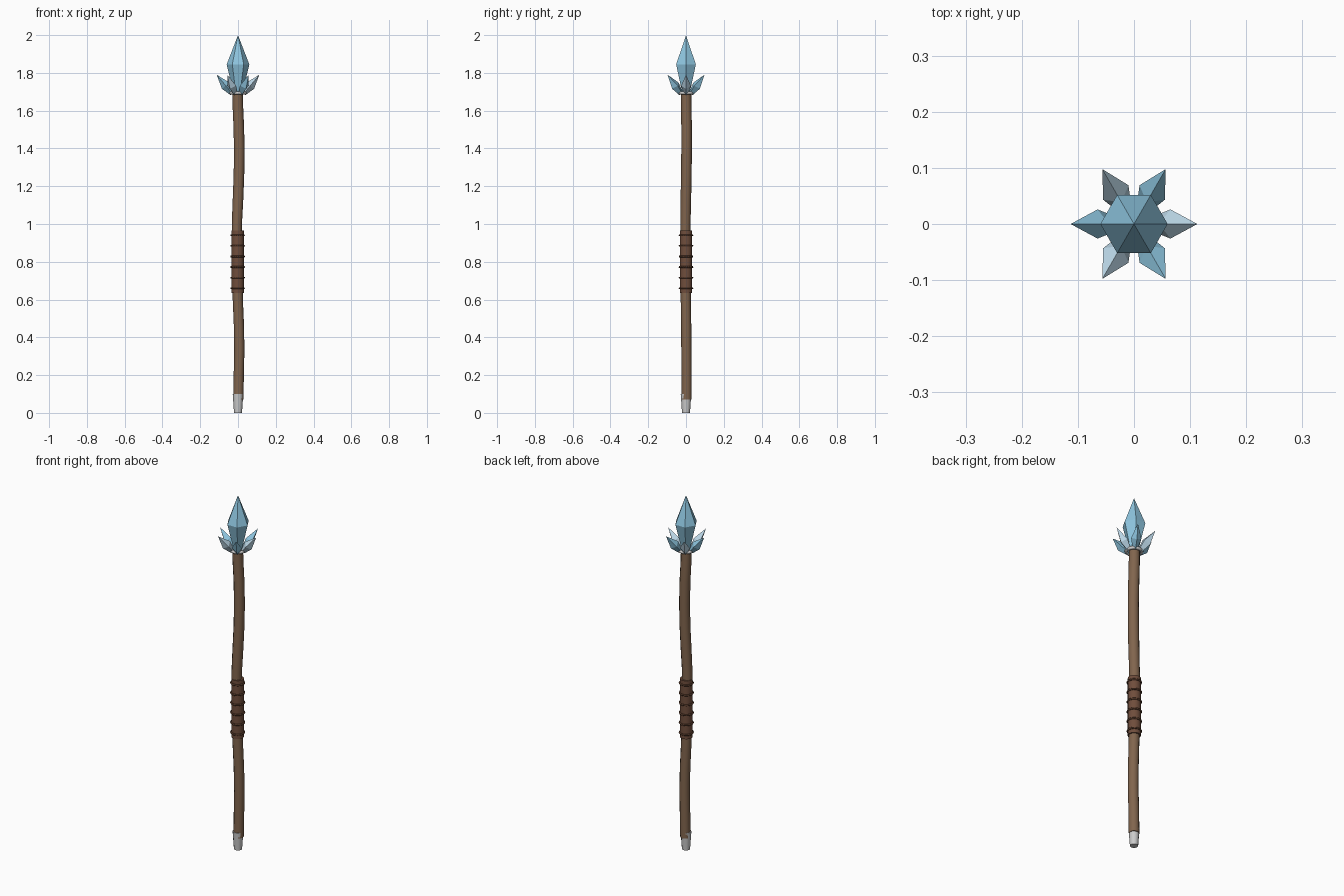
import bpy, bmesh
from math import cos, sin, pi, radians
from mathutils import Vector

if "Cube" in bpy.data.objects:
    bpy.data.objects.remove(bpy.data.objects["Cube"])


def material(name, rgb):
    m = bpy.data.materials.new(name)
    m.diffuse_color = (*rgb, 1)
    m.use_nodes = True
    m.node_tree.nodes["Principled BSDF"].inputs["Base Color"].default_value = m.diffuse_color
    return m


WOOD = material("wood", (0.22, 0.13, 0.075))
LEATHER = material("leather", (0.16, 0.075, 0.045))
CORD = material("cord", (0.10, 0.045, 0.025))
ICE = material("ice", (0.27, 0.56, 0.74))
PALE_ICE = material("pale_ice", (0.50, 0.68, 0.80))


def loft(name, rings, sides, mat=None, smooth=False, phase=0.0):
    """Skin a stack of rings (centre, radius, side axis, up axis); radius 0 makes a point."""
    bm = bmesh.new()
    loops = []
    for c, r, u, v in rings:
        n = sides if r > 0 else 1
        loops.append([bm.verts.new(c + r * (u * cos(phase + 2 * pi * i / sides) +
                                            v * sin(phase + 2 * pi * i / sides)))
                      for i in range(n)])
    for a, b in zip(loops, loops[1:]):
        for i in range(sides):
            j = (i + 1) % sides
            quad = [a[i % len(a)], a[j % len(a)], b[j % len(b)], b[i % len(b)]]
            bm.faces.new(list(dict.fromkeys(quad)))
    for end in (loops[0], loops[-1]):
        if len(end) > 2:
            bm.faces.new(end)
    bmesh.ops.recalc_face_normals(bm, faces=bm.faces)
    me = bpy.data.meshes.new(name)
    bm.to_mesh(me)
    bm.free()
    ob = bpy.data.objects.new(name, me)
    bpy.context.collection.objects.link(ob)
    if mat:
        me.materials.append(mat)
    if smooth:
        bpy.ops.object.select_all(action='DESELECT')
        bpy.context.view_layer.objects.active = ob
        ob.select_set(True)
        bpy.ops.object.shade_smooth_by_angle(angle=radians(40))
    return ob


X, Y, Z = Vector((1, 0, 0)), Vector((0, 1, 0)), Vector((0, 0, 1))


def upright(profile):
    return [(Vector((x, y, z)), r, X, Y) for x, y, z, r in profile]


def torus(name, z, major, minor, mat, x=0.0):
    bpy.ops.mesh.primitive_torus_add(location=(x, 0, z), major_radius=major, minor_radius=minor,
                                     major_segments=20, minor_segments=6)
    ob = bpy.context.object
    ob.name = name
    ob.data.name = name
    if mat:
        ob.data.materials.append(mat)
    bpy.ops.object.shade_smooth_by_angle(angle=radians(70))


# Gently bent wooden shaft
loft("shaft", upright([
    (0.002, 0.003, 0.07, 0.027), (0.004, 0.003, 0.20, 0.027), (0.007, 0.002, 0.33, 0.027),
    (0.005, 0.001, 0.46, 0.027), (-0.001, -0.001, 0.60, 0.027), (-0.004, -0.002, 0.75, 0.027),
    (-0.006, -0.003, 0.90, 0.027), (-0.006, -0.003, 1.00, 0.027), (0.000, -0.001, 1.13, 0.028),
    (0.005, 0.002, 1.26, 0.028), (0.007, 0.003, 1.39, 0.028), (0.004, 0.003, 1.52, 0.028),
    (-0.001, 0.001, 1.63, 0.028), (-0.002, 0.0, 1.70, 0.028)]), 12, WOOD, True)

# Metal foot
loft("foot_cap", upright([(0, 0, 0, 0.021), (0, 0, 0.10, 0.028)]), 12, None, True)

# Leather grip with cord rings
loft("grip", upright([(-0.002, 0, 0.635, 0.033), (-0.002, 0, 0.965, 0.033)]), 16, LEATHER, True)
for i in range(6):
    torus(f"grip_ring_{i + 1}", 0.66 + 0.056 * i, 0.034, 0.005, CORD, -0.002)

# Collar under the crystals
torus("collar", 1.694, 0.038, 0.009, None)

# Large six-sided head crystal
loft("head_crystal", upright([(0, 0, 1.69, 0.022), (0, 0, 1.845, 0.06), (0, 0, 2.0, 0)]), 6, ICE)

# Six small crystals leaning outward
for i in range(6):
    a = i * pi / 3
    out = Vector((cos(a), sin(a), 0))
    side = Vector((-sin(a), cos(a), 0))
    base, tip = out * 0.03 + Z * 1.69, out * 0.113 + Z * 1.79
    axis = (tip - base).normalized()
    up = axis.cross(side)
    loft(f"small_crystal_{i + 1}",
         [(base, 0.012, side, up), (base.lerp(tip, 0.42), 0.026, side, up), (tip, 0, side, up)],
         4, ICE if i % 2 else PALE_ICE)
